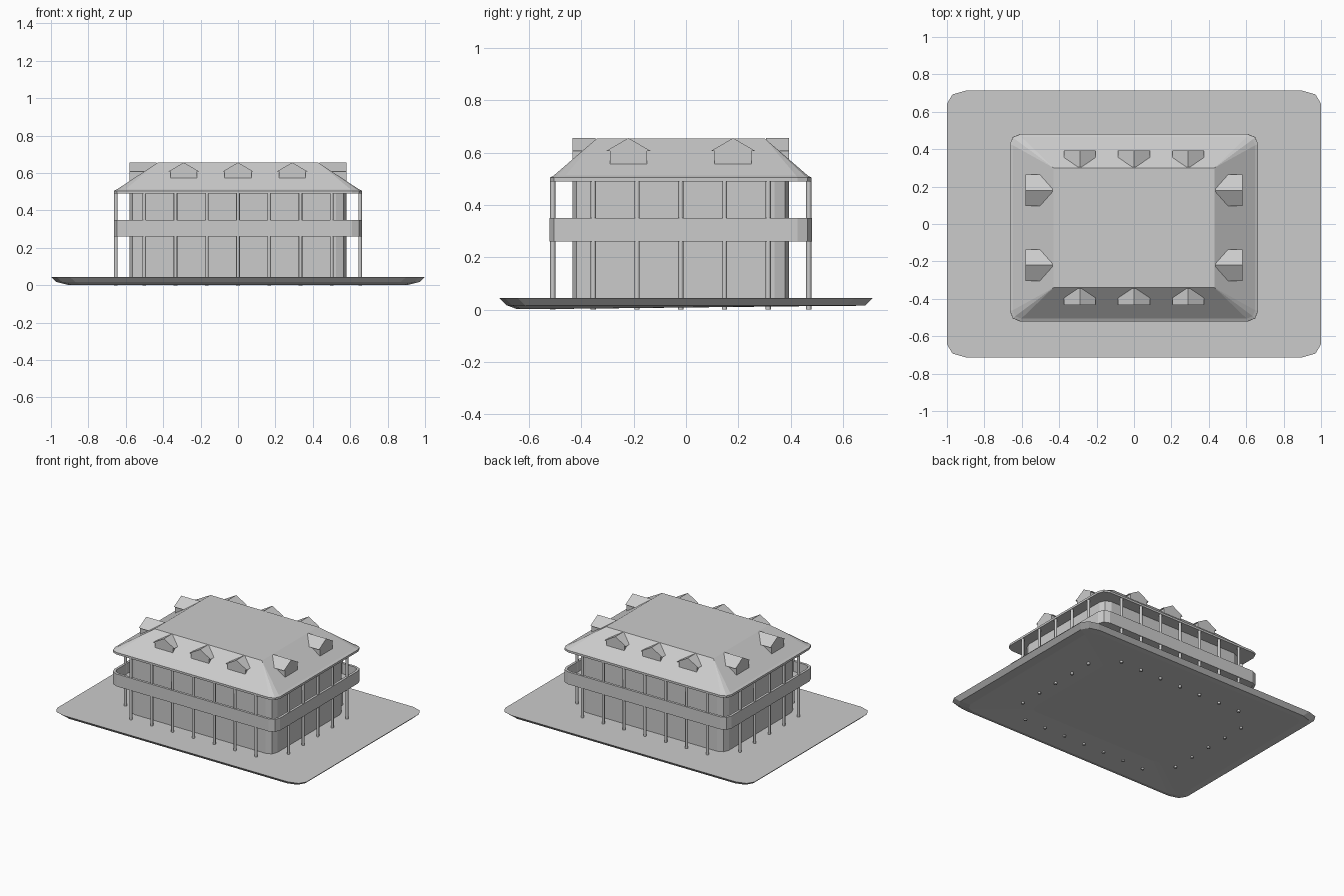
import bpy, bmesh, math

if "Cube" in bpy.data.objects:
    bpy.data.objects.remove(bpy.data.objects["Cube"])

grey = bpy.data.materials.new("plain grey")
grey.use_nodes = True
colour = (0.6, 0.6, 0.6, 1)
grey.diffuse_color = colour
grey.node_tree.nodes["Principled BSDF"].inputs["Base Color"].default_value = colour

HOUSE_Y = -0.02


def add_object(name, bm):
    bmesh.ops.remove_doubles(bm, verts=bm.verts, dist=1e-5)
    bmesh.ops.recalc_face_normals(bm, faces=bm.faces)
    mesh = bpy.data.meshes.new(name)
    bm.to_mesh(mesh)
    bm.free()
    mesh.materials.append(grey)
    obj = bpy.data.objects.new(name, mesh)
    bpy.context.collection.objects.link(obj)
    return obj


def ring(hx, hy, z, rx, ry, cy=HOUSE_Y, back_lift=0):
    """Rectangle with three-point rounded corners."""
    points = []
    for corner, (sx, sy) in enumerate([(1, 1), (-1, 1), (-1, -1), (1, -1)]):
        for step in range(3):
            a = math.radians(90 * corner + 45 * step)
            points.append((sx * (hx - rx) + rx * math.cos(a),
                           cy + sy * (hy - ry) + ry * math.sin(a),
                           z + (back_lift if sy > 0 else 0)))
    return points


def loft(name, rings, closed=False):
    """Skin a stack of rings; cap the ends, or join last to first."""
    bm = bmesh.new()
    rows = [[bm.verts.new(p) for p in r] for r in rings]
    pairs = list(zip(rows, rows[1:]))
    if closed:
        pairs.append((rows[-1], rows[0]))
    else:
        bm.faces.new(rows[0])
        bm.faces.new(rows[-1])
    for low, high in pairs:
        for i in range(len(low)):
            j = (i + 1) % len(low)
            bm.faces.new((low[i], low[j], high[j], high[i]))
    return add_object(name, bm)


# Ground slab with a bevelled, slightly dished underside
loft("ground_slab", [
    ring(0.55, 0.40, 0.016, 0.05, 0.05, 0),
    ring(0.91, 0.645, 0.002, 0.08, 0.06, 0, 0.013),
    ring(0.97, 0.685, 0.017, 0.10, 0.07, 0),
    ring(1.0, 0.713, 0.045, 0.10, 0.07, 0)])

# Main walls
loft("walls", [ring(0.58, 0.414, z, 0.055, 0.055) for z in (0.04, 0.495)])

# Balcony floor and parapet
loft("balcony_floor", [ring(0.655, 0.49, z, 0.05, 0.05) for z in (0.262, 0.275)])
loft("balcony_parapet", [
    ring(0.664, 0.501, 0.26, 0.055, 0.055), ring(0.664, 0.501, 0.35, 0.055, 0.055),
    ring(0.646, 0.483, 0.35, 0.04, 0.04), ring(0.646, 0.483, 0.26, 0.04, 0.04)],
    closed=True)

# Hipped roof with a flat top and thin eaves
loft("roof", [
    ring(0.664, 0.5, 0.49, 0.055, 0.055), ring(0.664, 0.5, 0.505, 0.055, 0.055),
    ring(0.648, 0.486, 0.512, 0.045, 0.045), ring(0.43, 0.32, 0.655, 0, 0)])


# Columns around the gallery
def column(name, x, y):
    bm = bmesh.new()
    bmesh.ops.create_cone(bm, cap_ends=True, segments=8, radius1=0.01,
                          radius2=0.01, depth=0.495)
    bmesh.ops.translate(bm, verts=bm.verts, vec=(x, y, 0.2475))
    obj = add_object(name, bm)
    for poly in obj.data.polygons:
        poly.use_smooth = abs(poly.normal.z) < 0.5


for side, label in ((-1, "front"), (1, "back")):
    for i in range(7):
        column(f"{label}_column_{i + 1}", (i - 3) * 0.167, HOUSE_Y + side * 0.489)
for side, label in ((-1, "right"), (1, "left")):
    for i in range(5):
        column(f"{label}_column_{i + 1}", side * 0.653, HOUSE_Y + (i - 2) * 0.167)


# Gabled dormers, running inward from their front face into the roof
def dormer(name, along, outer, inner, half, base, turn):
    half_box = half - 0.013
    profile = [(0, 0.656), (half, 0.607), (half_box, 0.607), (half_box, base),
               (-half_box, base), (-half_box, 0.607), (-half, 0.607)]
    obj = loft(name, [[(along + u, -d, z) for u, z in profile]
                      for d in (outer, inner)])
    obj.rotation_euler.z = turn
    obj.location.y = HOUSE_Y


for turn, label in ((0, "front"), (math.pi, "back")):
    for i in (-1, 0, 1):
        dormer(f"{label}_dormer_{i + 2}", i * 0.29, 0.414, 0.325, 0.085, 0.572, turn)
for turn, label in ((math.pi / 2, "left"), (-math.pi / 2, "right")):
    for i in (-1, 1):
        dormer(f"{label}_dormer_{(i + 3) // 2}", i * 0.2, 0.581, 0.435, 0.084, 0.55, turn)
